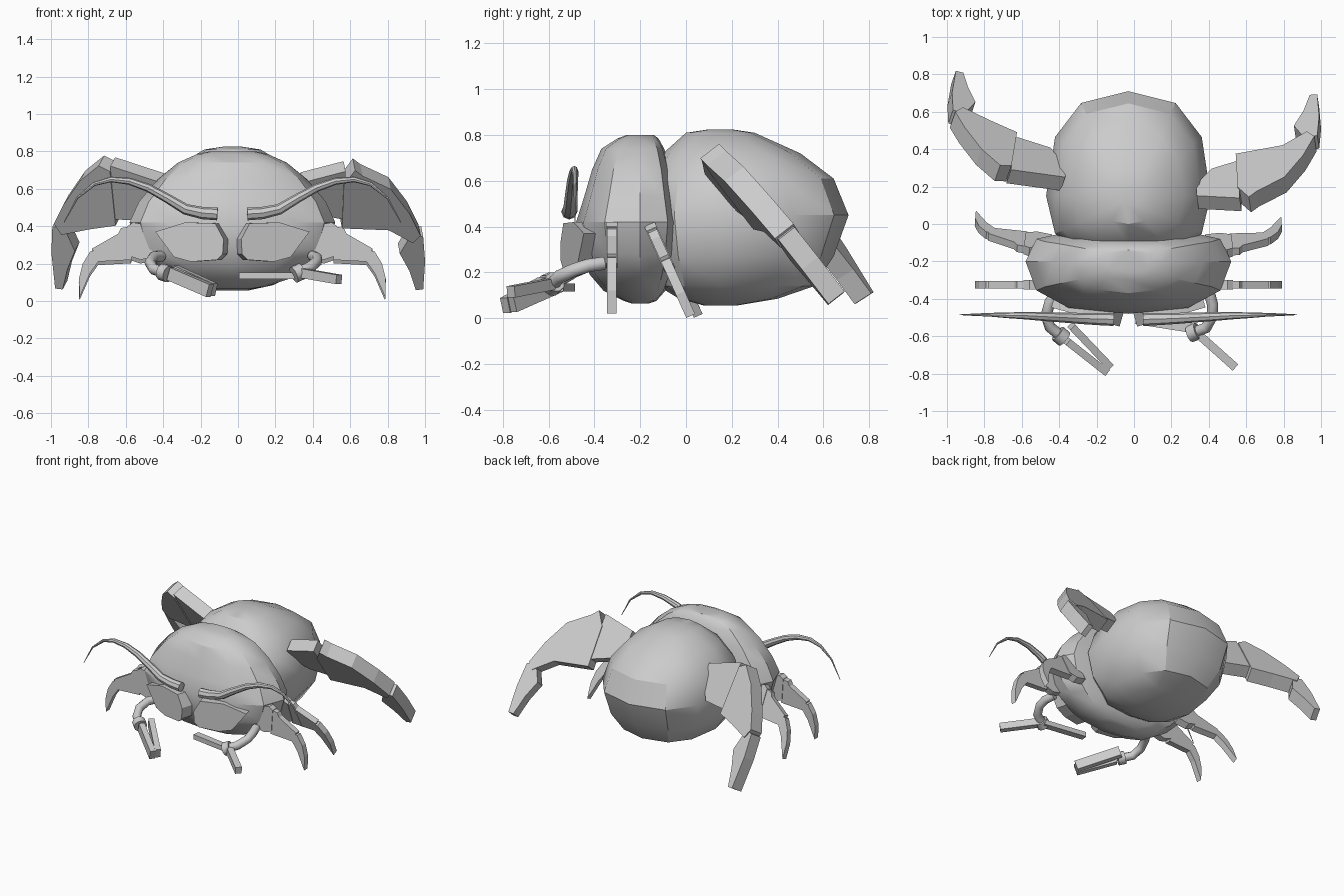
import bpy, bmesh, math
from mathutils import Vector

if "Cube" in bpy.data.objects:
    bpy.data.objects.remove(bpy.data.objects["Cube"])

CX = -0.03  # symmetry plane of the body


def finish(name, bm, angle=None):
    bmesh.ops.recalc_face_normals(bm, faces=bm.faces[:])
    me = bpy.data.meshes.new(name)
    bm.to_mesh(me)
    bm.free()
    ob = bpy.data.objects.new(name, me)
    bpy.context.collection.objects.link(ob)
    if angle:
        bpy.ops.object.select_all(action='DESELECT')
        ob.select_set(True)
        bpy.context.view_layer.objects.active = ob
        bpy.ops.object.shade_smooth_by_angle(angle=math.radians(angle))
    return ob


def loft(name, rings, angle=None):
    bm = bmesh.new()
    loops = [[bm.verts.new(p) for p in r] for r in rings]
    n = len(loops[0])
    for a, b in zip(loops, loops[1:]):
        for i in range(n):
            bm.faces.new((a[i], a[(i + 1) % n], b[(i + 1) % n], b[i]))
    bm.faces.new(loops[0])
    bm.faces.new(loops[-1])
    return finish(name, bm, angle)


def shell(name, rows, mid, px, back, front, n=12):
    """Stacked rounded rings: z, half width, front y, back y; widest at y = mid."""
    def sp(v, k):
        return math.copysign(abs(v) ** k, v) if abs(v) > 1e-6 else 0
    rings = []
    for z, rx, y0, y1 in rows:
        ring = []
        for i in range(n):
            t = 2 * math.pi * i / n
            c, s = math.cos(t), math.sin(t)
            y = mid + ((y1 - mid) * sp(s, back) if s > 0 else (mid - y0) * sp(s, front))
            ring.append((CX + rx * sp(c, px), y, z))
        rings.append(ring)
    return loft(name, rings, 30)


def plate(name, outline, plane, thick):
    """Flat plate from a front outline (x, z), lying in y = c + a*x + b*z."""
    c, a, b = plane
    off = Vector((a, -1, b)).normalized() * thick / 2
    pts = [Vector((x, c + a * x + b * z, z)) for x, z in outline]
    return loft(name, [[p + off for p in pts], [p - off for p in pts]])


def tube(name, path, widths, heights, n, turn=0.0):
    pts = [Vector(p) for p in path]
    rings = []
    for i, p in enumerate(pts):
        d = (pts[min(i + 1, len(pts) - 1)] - pts[max(i - 1, 0)]).normalized()
        side = d.cross(Vector((0, 0, 1))).normalized()
        up = side.cross(d)
        rings.append([p + side * widths[i] * math.cos(t) + up * heights[i] * math.sin(t)
                      for t in (2 * math.pi * k / n + turn for k in range(n))])
    return loft(name, rings, 40 if n > 4 else None)


def bar(name, a, b, w, h):
    k = math.sqrt(0.5)
    return tube(name, [a, b], [w * k] * 2, [h * k] * 2, 4, math.pi / 4)


def mirrored(pts):
    return [(2 * CX - p[0],) + tuple(p[1:]) for p in pts]


# body
shell("abdomen", [(.825, .05, .1, .2), (.81, .15, 0, .3), (.72, .30, -.1, .50), (.61, .39, -.17, .645),
                  (.45, .44, -.2, .71), (.27, .41, -.17, .645), (.14, .32, -.12, .56),
                  (.085, .22, -.03, .4), (.055, .08, .08, .22)], .15, .8, .83, .8)
shell("thorax", [(.80, .12, -.26, -.14), (.785, .19, -.30, -.12), (.74, .29, -.37, -.095), (.65, .40, -.41, -.07),
                 (.53, .50, -.445, -.05), (.42, .55, -.48, -.03), (.28, .51, -.46, -.045),
                 (.19, .42, -.42, -.065), (.12, .31, -.36, -.09), (.075, .17, -.27, -.13),
                 (.065, .1, -.24, -.16)], -.2, .78, .5, .85)

# small leg outlines for the right side
small = {
    "coxa": [(.38, .24), (.46, .22), (.52, .24), (.53, .40), (.50, .42), (.40, .40)],
    "femur": [(.51, .22), (.69, .21), (.72, .28), (.58, .36), (.565, .39), (.51, .40)],
    "claw": [(.68, .22), (.695, .27), (.73, .265), (.77, .2), (.79, .12), (.787, .02), (.765, .07), (.73, .15)],
}
eye = [(.37, .37), (.21, .42), (.05, .415), (.005, .33), (.01, .25), (.04, .22), (.18, .21), (.27, .235)]
antenna = [(.05, -.51, .465), (.13, -.508, .47), (.22, -.505, .49), (.32, -.50, .55), (.42, -.495, .605),
           (.52, -.49, .64), (.62, -.488, .65), (.71, -.485, .625), (.80, -.485, .55), (.87, -.485, .42)]
aw = [.035, .033, .030, .027, .024, .020, .015, .010, .006, .002]
ah = [.034, .033, .029, .025, .022, .019, .015, .011, .006, .002]

for side in ("right", "left"):
    m = (lambda p: p) if side == "right" else mirrored
    s = 1 if side == "right" else -1
    for part, out in small.items():
        t = .05 if part == "coxa" else .042
        plate(f"front_{part}_{side}", m(out), (-.325, 0, 0), t)
        c, a = (.025, 0) if s > 0 else (-.01, -.08)
        plate(f"middle_{part}_{side}", m([(x, z - .01) for x, z in out]), (c, a, -.45), t)
    # eyes slant back towards the sides
    plate(f"eye_{side}", m(eye), (-.515 - s * .28 * CX, s * .28, 0), .09)
    tube(f"antenna_{side}", m(antenna), aw, ah, 8)

# hind legs, each posed differently
hind = {
    "right": ((.58, .15, -.78), {
        "coxa": [(.34, .58), (.34, .66), (.57, .72), (.57, .46), (.42, .49)],
        "femur": [(.55, .42), (.56, .65), (.62, .73), (.66, .70), (.81, .63), (.91, .50),
                  (.97, .38), (.93, .34), (.80, .41)],
        "claw": [(.86, .28), (.92, .38), (.985, .37), (.995, .24), (.985, .09), (.945, .085), (.91, .19)]}),
    "left": ((.504, -.35, -.65), {
        "coxa": [(-.37, .57), (-.38, .65), (-.67, .745), (-.65, .46), (-.46, .45)],
        "femur": [(-.64, .43), (-.67, .72), (-.73, .75), (-.83, .67), (-.92, .54),
                  (-.97, .44), (-.93, .38), (-.78, .41)],
        "claw": [(-.86, .29), (-.92, .42), (-.98, .42), (-.985, .28), (-.965, .09), (-.925, .085), (-.9, .19)]}),
}
for side, (plane, parts) in hind.items():
    for part, out in parts.items():
        plate(f"hind_{part}_{side}", out, plane, .105 if part == "femur" else .09)

# mouth feelers: jointed tubes ending in bars
feelers = {
    "right": [(.40, -.36, .24), (.42, -.43, .23), (.42, -.49, .21), (.385, -.555, .18), (.32, -.58, .15)],
    "left": [(-.41, -.36, .24), (-.45, -.42, .235), (-.47, -.49, .205), (-.45, -.55, .17), (-.39, -.60, .15)],
}
for side, path in feelers.items():
    tube(f"feeler_{side}", path, [.03] * 5, [.03] * 5, 10)
    end = Vector(path[-1])
    d = (end - Vector(path[-2])).normalized() * .025
    tube(f"feeler_cuff_{side}", [end - d, end + d], [.046] * 2, [.046] * 2, 10)
bar("pincer_outer_right", (.31, -.56, .155), (.54, -.765, .115), .045, .05)
bar("pincer_inner_right", (.01, -.51, .135), (.33, -.56, .135), .05, .035)
bar("pincer_inner_left", (-.335, -.545, .155), (-.13, -.76, .06), .04, .07)
bar("pincer_outer_left", (-.36, -.625, .145), (-.15, -.79, .055), .04, .07)
